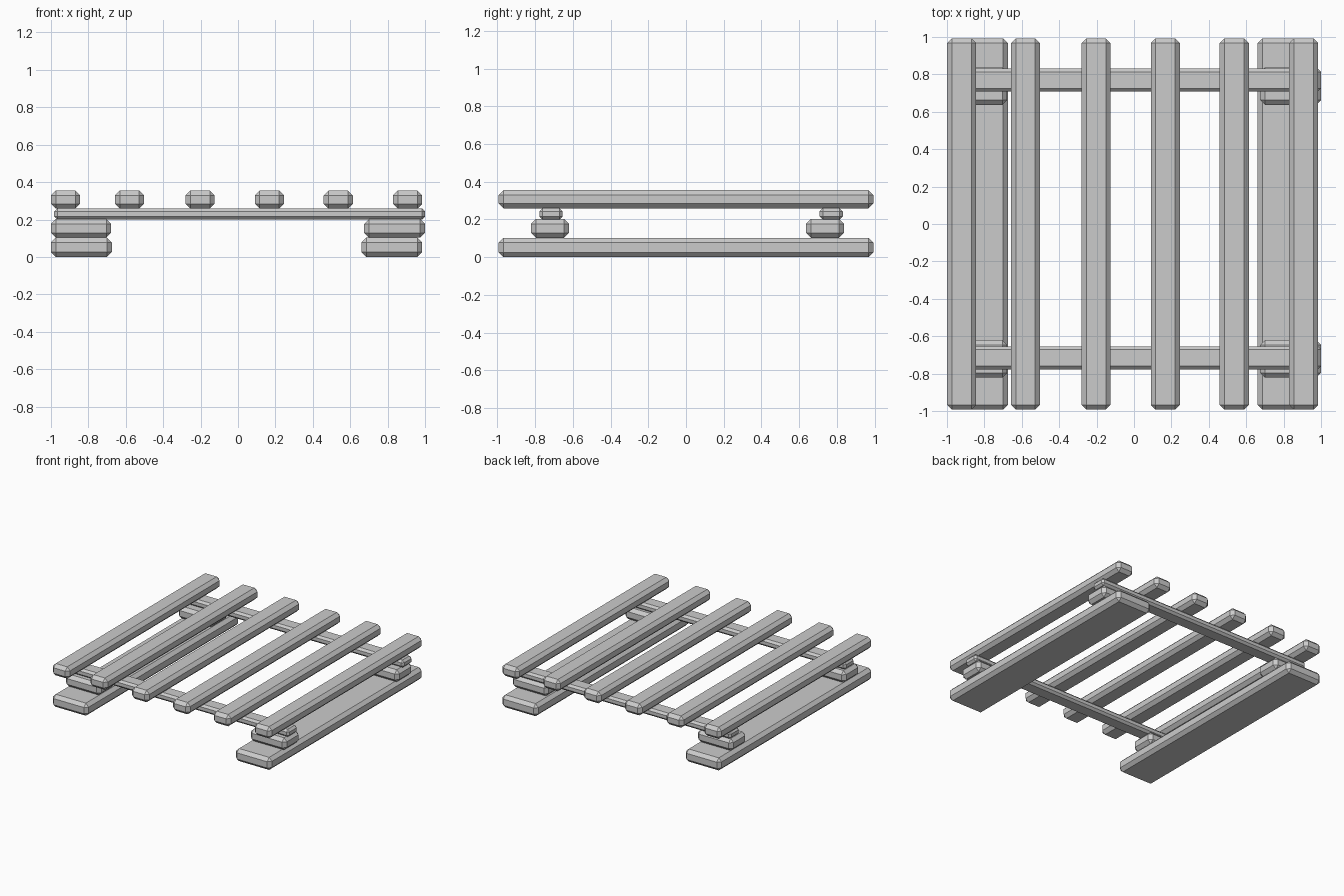
import bpy, bmesh

if "Cube" in bpy.data.objects:
    bpy.data.objects.remove(bpy.data.objects["Cube"])


def beam(name, x, y, z, bevel):
    """Chamfered box spanning the given (min, max) ranges."""
    bm = bmesh.new()
    bmesh.ops.create_cube(bm, size=1)
    for v in bm.verts:
        for i, (lo, hi) in enumerate((x, y, z)):
            v.co[i] = hi if v.co[i] > 0 else lo
    bmesh.ops.bevel(bm, geom=bm.edges[:], offset=bevel, segments=1,
                    profile=0.5, affect='EDGES')
    bmesh.ops.recalc_face_normals(bm, faces=bm.faces[:])
    mesh = bpy.data.meshes.new(name)
    bm.to_mesh(mesh)
    bm.free()
    obj = bpy.data.objects.new(name, mesh)
    bpy.context.collection.objects.link(obj)
    return obj


LENGTH = (-0.993, 0.993)

# Two long ground runners
for side, x in (("left", (-1.0, -0.675)), ("right", (0.66, 0.985))):
    beam(f"{side}_runner", x, LENGTH, (0.0, 0.103), 0.026)

# Spacer blocks and the crossbars resting on them
for end, block_y, bar_y in (("front", (-0.822, -0.62), (-0.777, -0.654)),
                            ("back", (0.636, 0.838), (0.708, 0.831))):
    for side, x in (("left", (-1.0, -0.678)), ("right", (0.675, 1.0))):
        beam(f"{end}_{side}_block", x, block_y, (0.103, 0.202), 0.026)
    beam(f"{end}_crossbar", (-0.983, 1.0), bar_y, (0.199, 0.26), 0.017)

# Six top slats
for i, cx in enumerate((-0.922, -0.58, -0.203, 0.168, 0.536, 0.907)):
    beam(f"slat_{i + 1}", (cx - 0.078, cx + 0.078), LENGTH, (0.258, 0.355), 0.026)
